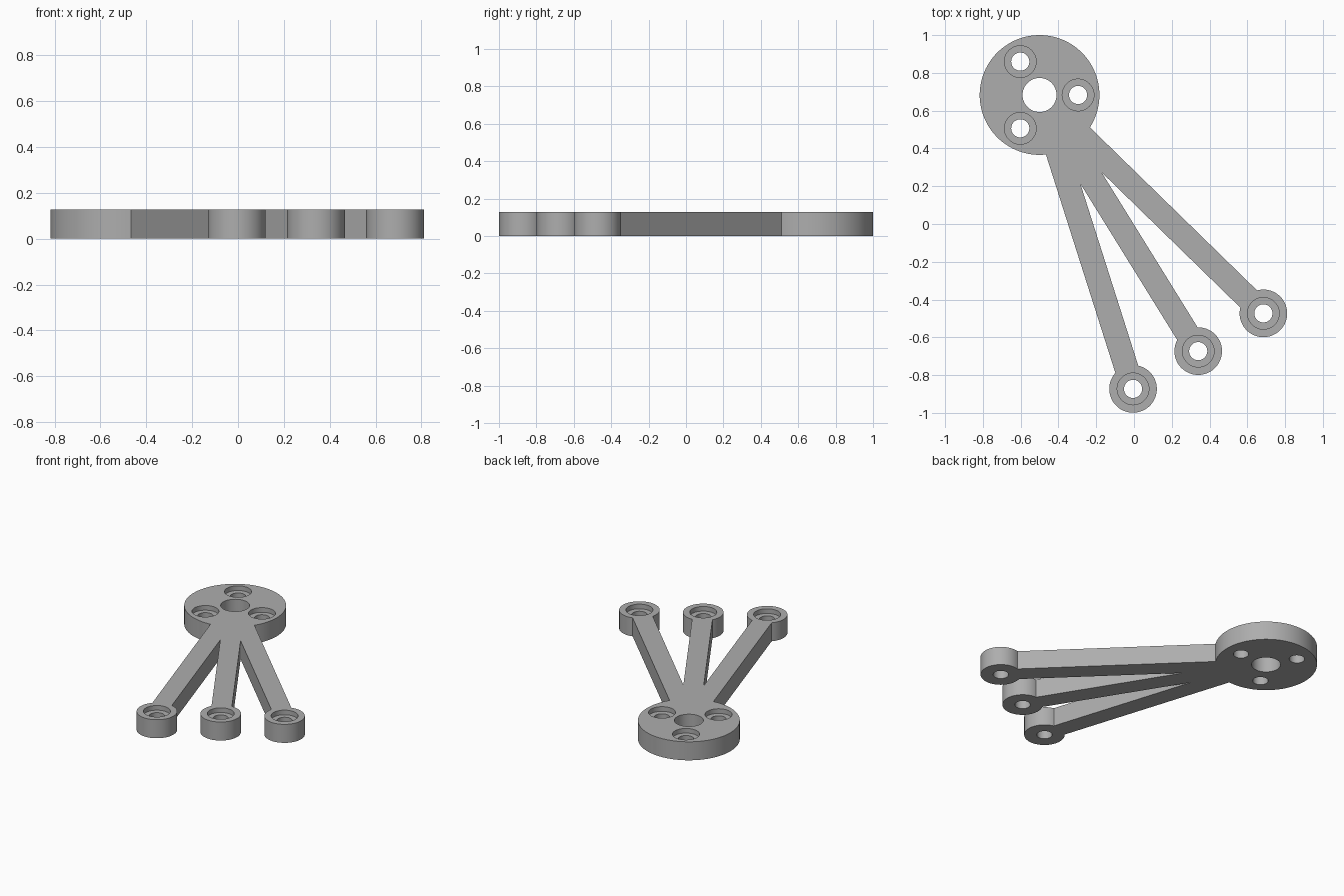
import bpy
import bmesh
from math import sin, cos, pi, asin, atan2
from mathutils import Vector

old = bpy.data.objects.get("Cube")
if old:
    bpy.data.objects.remove(old, do_unlink=True)

HEIGHT = 0.127
HUB, HUB_R = Vector((-0.5, 0.683)), 0.317
EYES = [Vector((-0.005, -0.873)), Vector((0.34, -0.673)), Vector((0.685, -0.473))]
EYE_R = 0.126
HALF_W = 0.0635                 # half the width of an arm
HOLE_R, BORE_R, BORE_DEPTH = 0.048, 0.084, 0.032
CENTRE_R = 0.09

grey = bpy.data.materials.new("plain_grey")
grey.use_nodes = True
colour = (0.42, 0.42, 0.42, 1)
grey.diffuse_color = colour
grey.node_tree.nodes["Principled BSDF"].inputs["Base Color"].default_value = colour


def polar(centre, radius, angle):
    return centre + Vector((cos(angle), sin(angle))) * radius


def arc(centre, radius, start, end, steps):
    return [polar(centre, radius, start + (end - start) * i / steps) for i in range(steps + 1)]


def make_object(name, bm):
    bmesh.ops.recalc_face_normals(bm, faces=bm.faces)
    mesh = bpy.data.meshes.new(name)
    bm.to_mesh(mesh)
    bm.free()
    mesh.materials.append(grey)
    obj = bpy.data.objects.new(name, mesh)
    bpy.context.collection.objects.link(obj)
    return obj


def turned_cutter(centre, profile, sides=64):
    """Closed solid turned about a vertical axis from (radius, z) pairs."""
    bm = bmesh.new()
    rings = [[bm.verts.new((*p, z)) for p in arc(centre, r, 0, 2 * pi, sides)[:-1]]
             for r, z in profile]
    for low, high in zip(rings, rings[1:]):
        for i in range(sides):
            j = (i + 1) % sides
            bm.faces.new((low[i], low[j], high[j], high[i]))
    bm.faces.new(rings[0])
    bm.faces.new(rings[-1])
    return make_object("hole_cutter", bm)


# Outline: round hub, then each arm with its round eye, with sharp notches between
angles = [atan2(*(eye - HUB).yx) for eye in EYES]
hub_half, eye_half = asin(HALF_W / HUB_R), asin(HALF_W / EYE_R)
outline = arc(HUB, HUB_R, angles[-1] + hub_half, angles[0] - hub_half + 2 * pi, 96)
for i, (eye, angle) in enumerate(zip(EYES, angles)):
    outline += arc(eye, EYE_R, angle - pi + eye_half, angle + pi - eye_half, 56)
    if i < 2:
        spread = (angles[i + 1] - angle) / 2
        outline.append(polar(HUB, HALF_W / sin(spread), angle + spread))

bm = bmesh.new()
base = bm.faces.new([bm.verts.new((*p, 0)) for p in outline])
raised = bmesh.ops.extrude_face_region(bm, geom=[base], use_keep_orig=True)["geom"]
bmesh.ops.translate(bm, vec=(0, 0, HEIGHT), verts=[v for v in raised if isinstance(v, bmesh.types.BMVert)])
bracket = make_object("three_arm_bracket", bm)

# Through hole in the hub, and counterbored screw holes in the hub and eyes
shoulder = HEIGHT - BORE_DEPTH
stepped = [(HOLE_R, -0.1), (HOLE_R, shoulder), (BORE_R, shoulder), (BORE_R, HEIGHT + 0.1)]
screws = EYES + [polar(HUB, 0.204, k * 2 * pi / 3) for k in range(3)]
cutters = [turned_cutter(c, stepped) for c in screws]
cutters.append(turned_cutter(HUB, [(CENTRE_R, -0.1), (CENTRE_R, HEIGHT + 0.1)]))

bpy.ops.object.select_all(action='DESELECT')
bpy.context.view_layer.objects.active = bracket
bracket.select_set(True)
for cutter in cutters:
    cutter.hide_render = True
    mod = bracket.modifiers.new("hole", 'BOOLEAN')
    mod.operation, mod.solver, mod.object = 'DIFFERENCE', 'EXACT', cutter
    bpy.ops.object.modifier_apply(modifier=mod.name)
    bpy.data.objects.remove(cutter, do_unlink=True)

bpy.ops.object.shade_smooth_by_angle(angle=pi / 6)
